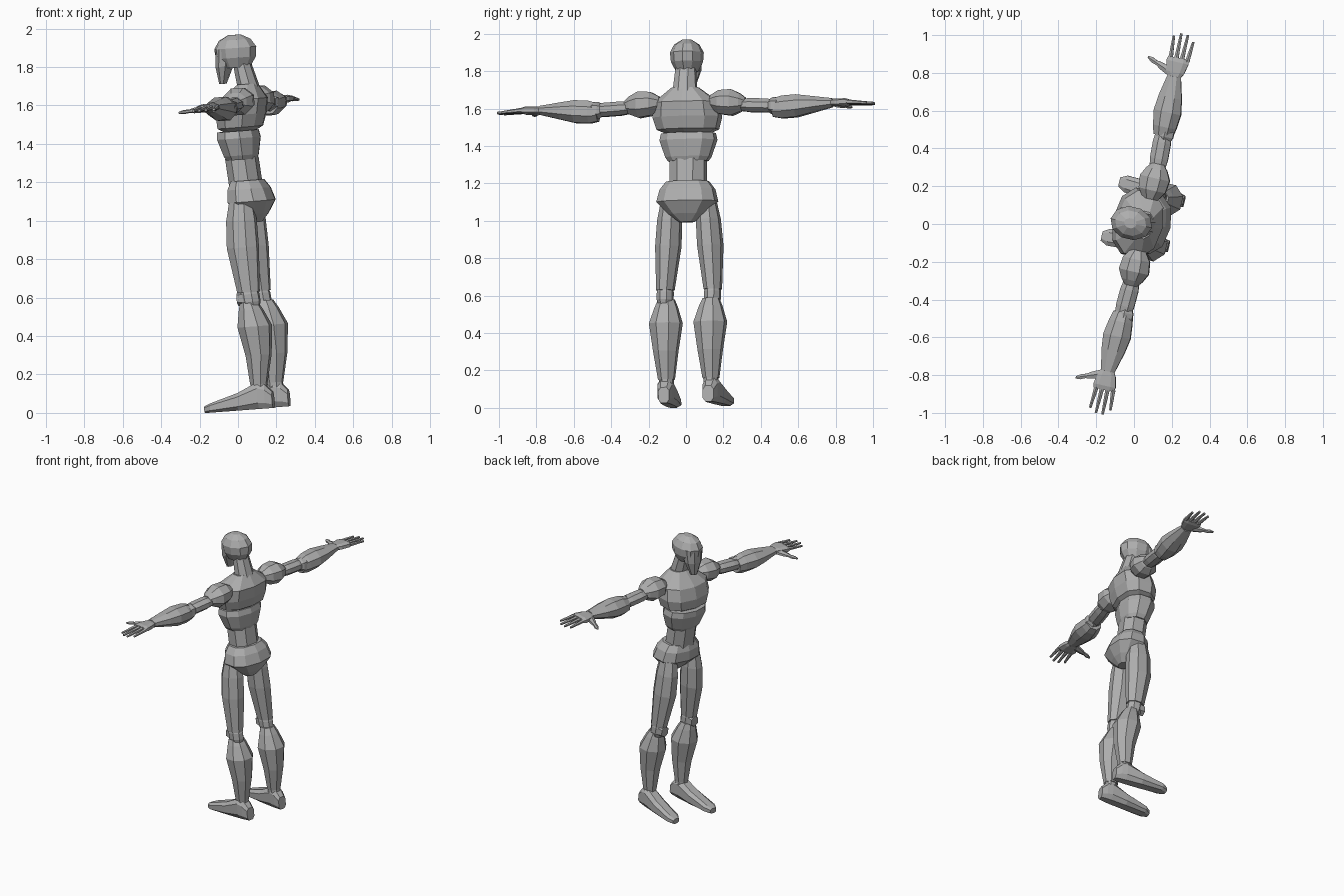
import bpy
import bmesh
from math import cos, sin, pi, radians, copysign
from mathutils import Matrix, Vector

if "Cube" in bpy.data.objects:
    bpy.data.objects.remove(bpy.data.objects["Cube"], do_unlink=True)

grey = bpy.data.materials.new("plain grey")
grey.use_nodes = True
shade = .42
grey.diffuse_color = (shade, shade, shade, 1)
grey.node_tree.nodes["Principled BSDF"].inputs["Base Color"].default_value = grey.diffuse_color

# Pose of the whole figure: turned, leaning a little forward and sideways
pose = (Matrix.Translation((.14, .02, .024))
        @ Matrix.Rotation(radians(-102.7), 4, 'Z')
        @ Matrix.Rotation(.026, 4, 'Y')
        @ Matrix.Rotation(.073, 4, 'X'))

# For each main axis of a part: the coordinates its width and its depth run along
CROSS_SECTION = {0: (1, 2), 1: (0, 2), 2: (0, 1)}

# Profiles: fraction of the length, then the scale of width (and of depth, if different)
PLAIN = ((0, 1), (1, 1))
TAPER = ((0, 1), (1, .8))
BEAD = ((0, .8), (.3, 1), (.7, 1), (1, .8))
DOME = ((0, .65), (.3, .95), (.6, 1), (.85, .75), (1, .3))
FACE = ((0, .35), (.5, .85), (1, 1))
CHEST = ((0, .4), (.15, .9), (.4, 1), (.7, .95), (1, .4))
RIBS = ((0, .7), (.15, .8), (.75, 1), (1, .95))
PELVIS = ((0, .25), (.2, .6), (.5, 1), (.8, .9), (1, .7))
THIGH = ((0, .7), (.5, 1), (.8, .95), (1, .75))
CALF = ((0, .5), (.35, .75), (.7, 1), (.9, .7), (1, .5))
FOOT = ((0, .6), (.1, .8, .9), (.2, .9, 1), (.5, 1, .65), (.9, .9, .35), (1, .5, .25))
SHOULDER = ((0, .5), (.25, .9), (.6, 1), (.85, .7), (1, .4))
FOREARM = ((0, .7, .8), (.15, .85, 1), (.4, 1), (.65, .85, .75), (1, .5, .4))
PALM = ((0, .5, .9), (.3, .8, 1), (.8, 1), (1, .9, .7))
THUMB = ((0, 1), (.4, .8), (.6, .5), (.8, .6), (1, .25))


def part(name, start, end, width, depth, profile=PLAIN, bow=0, sides=8,
         power=1, grounded=False, flip=1):
    """Skin a profile from start to end; width and depth are the half sizes."""
    start, end = Vector(start), Vector(end)
    along = end - start
    main = max(range(3), key=lambda k: abs(along[k]))
    across, over = CROSS_SECTION[main]
    fit = cos(pi / sides) ** power
    bm = bmesh.new()
    loops = []
    for fraction, *scales in profile:
        half_width, half_depth = width * scales[0], depth * scales[-1]
        centre = start + along * fraction
        centre.y += bow * sin(pi * fraction)
        if grounded:
            centre.z += half_depth
        loop = []
        for i in range(sides):
            angle = 2 * pi * (i + .5) / sides
            u, v = (copysign(abs(c) ** power, c) / fit for c in (cos(angle), sin(angle)))
            point = centre.copy()
            point[across] += half_width * u
            point[over] += half_depth * v
            point.x *= flip
            loop.append(bm.verts.new(point))
        loops.append(loop)
    for low, high in zip(loops, loops[1:]):
        for i in range(sides):
            j = (i + 1) % sides
            bm.faces.new((low[i], low[j], high[j], high[i]))
    bm.faces.new(loops[0])
    bm.faces.new(loops[-1])
    bmesh.ops.recalc_face_normals(bm, faces=bm.faces)
    mesh = bpy.data.meshes.new(name)
    bm.to_mesh(mesh)
    bm.free()
    mesh.transform(pose)
    mesh.materials.append(grey)
    bpy.context.collection.objects.link(bpy.data.objects.new(name, mesh))


# Head with a chin that drops at the front, and the neck
part("skull", start=(0, -.01, 1.78), end=(0, -.01, 1.95),
     width=.085, depth=.107, profile=DOME, sides=10)
part("face", start=(0, -.09, 1.7), end=(0, -.06, 1.88),
     width=.07, depth=.05, profile=FACE)
part("neck", start=(0, .05, 1.65), end=(0, .02, 1.8),
     width=.065, depth=.055, profile=TAPER)

# Torso shells
part("chest", start=(0, -.02, 1.43), end=(0, .04, 1.69),
     width=.18, depth=.125, profile=CHEST, bow=-.01, sides=10, power=.85)
part("ribs", start=(0, -.02, 1.3), end=(0, -.03, 1.45),
     width=.15, depth=.11, profile=RIBS, sides=10, power=.9)
part("waist", start=(0, -.01, 1.17), end=(0, -.02, 1.31),
     width=.095, depth=.08, power=.9)
part("pelvis", start=(0, .03, .97), end=(0, 0, 1.19),
     width=.16, depth=.12, profile=PELVIS, sides=10, power=.85)

# Limbs, once for each side
for side, flip in (("left", 1), ("right", -1)):
    # One lower leg stands slightly ahead of the other
    back = -.014 * flip

    def limb(name, **shape):
        part(side + "_" + name, flip=flip, **shape)

    # Leg
    limb("thigh", start=(.13, -.01, .61), end=(.1, -.02, 1.08),
         width=.065, depth=.08, profile=THIGH, bow=-.01)
    limb("knee", start=(.13, 0, .53), end=(.13, -.01, .63),
         width=.042, depth=.05, profile=BEAD)
    limb("kneecap", start=(.13, -.03, .58), end=(.13, -.07, .58),
         width=.035, depth=.04, profile=TAPER, sides=6)
    limb("shin", start=(.125, .02 + back, .13), end=(.125, back, .56),
         width=.085, depth=.085, profile=CALF, bow=.02)
    limb("ankle", start=(.125, .02 + back, .09), end=(.125, .02 + back, .15),
         width=.037, depth=.042)
    limb("foot", start=(.125, .09 + back, 0), end=(.15, -.27 + back, 0),
         width=.05, depth=.07, profile=FOOT, power=.7, grounded=True)

    # Arm
    limb("shoulder", start=(.14, .04, 1.61), end=(.33, .04, 1.6),
         width=.08, depth=.07, profile=SHOULDER)
    limb("upper_arm", start=(.29, .04, 1.59), end=(.51, .03, 1.58),
         width=.048, depth=.037, profile=BEAD)
    limb("elbow", start=(.46, .04, 1.58), end=(.52, .04, 1.58),
         width=.045, depth=.04, profile=BEAD, sides=6)
    limb("forearm", start=(.48, .03, 1.57), end=(.8, .02, 1.59),
         width=.073, depth=.06, profile=FOREARM)

    # Hand
    limb("palm", start=(.79, .02, 1.59), end=(.9, .02, 1.59),
         width=.06, depth=.02, profile=PALM, power=.7)
    limb("thumb", start=(.82, -.01, 1.585), end=(.87, -.14, 1.575),
         width=.024, depth=.016, profile=THUMB, sides=6)

    # Fingers, fanned out, each with three tapering bones
    reach = {"index": 1.01, "middle": 1.03, "ring": 1.03, "little": 1}
    for i, (finger, tip) in enumerate(reach.items()):
        root = Vector((.89, .03 * i - .02, 1.59))
        bone = (Vector((tip, .036 * i - .03, 1.58)) - root) / 3
        for joint in range(3):
            radius = .012 - .002 * joint
            limb(finger + "_finger_" + str(joint + 1),
                 start=root + bone * joint, end=root + bone * (joint + 1),
                 width=radius, depth=radius, profile=TAPER, sides=6)
